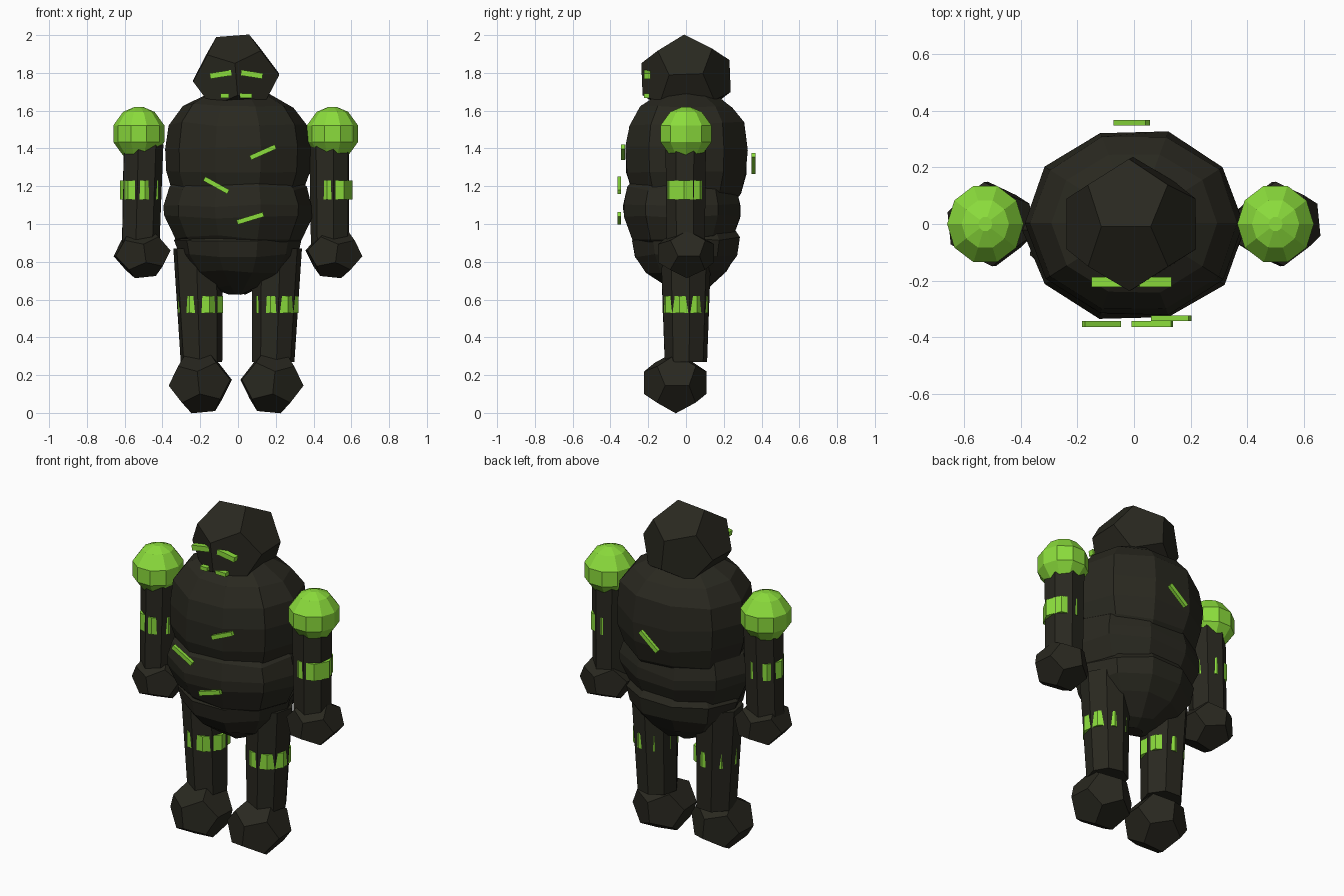
import bpy, bmesh, math, random
from mathutils import Vector, Matrix, Euler

cube = bpy.data.objects.get("Cube")
if cube:
    bpy.data.objects.remove(cube, do_unlink=True)
random.seed(4)


def material(name, rgb):
    m = bpy.data.materials.new(name)
    m.use_nodes = True
    m.diffuse_color = (*rgb, 1)
    m.node_tree.nodes["Principled BSDF"].inputs["Base Color"].default_value = (*rgb, 1)
    return m


STONE = material("dark stone", (0.022, 0.021, 0.014))
GLOW = material("bright green", (0.26, 0.72, 0.045))


def finish(name, bm, mat, loc=(0, 0, 0), rot=(0, 0, 0), scale=(1, 1, 1)):
    bm.transform(Matrix.LocRotScale(Vector(loc), None, Vector(scale))
                 @ Euler(rot).to_matrix().to_4x4())
    bmesh.ops.recalc_face_normals(bm, faces=bm.faces)
    mesh = bpy.data.meshes.new(name)
    bm.to_mesh(mesh)
    bm.free()
    mesh.materials.append(mat)
    ob = bpy.data.objects.new(name, mesh)
    bpy.context.collection.objects.link(ob)
    return ob


# Twelve-sided boulder with an edge on top
PHI = (1 + 5 ** 0.5) / 2
DODECA = [Vector((x, y, z)) for x in (-1, 1) for y in (-1, 1) for z in (-1, 1)]
for a in (-1, 1):
    for b in (-1, 1):
        DODECA += [Vector((a / PHI, 0, b * PHI)), Vector((a * PHI, b / PHI, 0)),
                   Vector((0, a * PHI, b / PHI))]


def boulder(name, loc, scale, rot=(0, 0, 0)):
    bm = bmesh.new()
    for p in DODECA:
        bm.verts.new(p.normalized())
    bmesh.ops.convex_hull(bm, input=bm.verts)
    bmesh.ops.dissolve_limit(bm, angle_limit=0.02, verts=bm.verts, edges=bm.edges)
    return finish(name, bm, STONE, loc, rot, scale)


# Faceted solid from stacked rings: each ring is (radius, height, centre x)
def stack(name, mat, rings, sides, turn=0.0, depth=1.0, y=0.0, rough=0.0):
    bm = bmesh.new()
    loops = []
    for r, z, x in rings:
        loop = []
        for i in range(sides):
            a = turn + math.tau * i / sides
            k = r * (1 + random.uniform(-rough, rough))
            loop.append(bm.verts.new((x + k * math.cos(a), y + k * math.sin(a) * depth,
                                      z + random.uniform(-rough, rough))))
        loops.append(loop)
    for low, high in zip(loops, loops[1:]):
        for i in range(sides):
            j = (i + 1) % sides
            bm.faces.new((low[i], low[j], high[j], high[i]))
    bm.faces.new(loops[0][::-1])
    bm.faces.new(loops[-1])
    return finish(name, bm, mat)


# Glowing bar, tilted in the front plane
def bar(name, loc, length, tilt, height=0.025, depth=0.02):
    bm = bmesh.new()
    bmesh.ops.create_cube(bm, size=1)
    bm.transform(Matrix.Diagonal((length, depth, height, 1)))
    return finish(name, bm, GLOW, loc, (0, -math.radians(tilt), 0))


# Limb column plus a glowing band, half a side out of step, that breaks through the facets
def banded_limb(word, part, low, high, sides, facet_angle, band_z, band_r, shift):
    step = math.tau / sides
    facet = math.radians(facet_angle)
    stack(f"{word}_{part}", STONE, (low, high), sides, facet + step / 2)
    t = (sum(band_z) / 2 - low[1]) / (high[1] - low[1])
    x = low[2] + t * (high[2] - low[2]) + shift
    r = low[0] + t * (high[0] - low[0])
    stack(f"{word}_{part}_band", GLOW, [(r * band_r, z, x) for z in band_z],
          sides, facet, y=-0.004)


# Body
chest = [(0.24, 1.05), (0.345, 1.17), (0.382, 1.28), (0.388, 1.40), (0.368, 1.53),
         (0.295, 1.625), (0.16, 1.695)]
belly = [(0.25, 0.85), (0.335, 0.93), (0.388, 1.04), (0.392, 1.10), (0.365, 1.19), (0.28, 1.26)]
hips = [(0.05, 0.635), (0.13, 0.665), (0.25, 0.745), (0.315, 0.83), (0.335, 0.92), (0.27, 1.0)]
for name, profile, depth, y in (("chest", chest, 0.87, 0.003), ("belly", belly, 0.83, -0.022),
                                ("hips", hips, 0.9, 0)):
    stack(name, STONE, [(r, z, 0) for r, z in profile], 10, 0, depth, y, 0.012)
boulder("head", (-0.01, 0, 1.775), (0.245, 0.25, 0.238), (0.04, -0.08, 0))

# Arms
for word, top_x, low_x, ball_x, facet, shift in (
        ("right", -0.505, -0.52, -0.525, -76, -0.007), ("left", 0.487, 0.49, 0.5, -55, 0.013)):
    banded_limb(word, "arm", (0.104, 0.88, low_x), (0.11, 1.42, top_x), 7, facet,
                (1.13, 1.23), 0.99, shift)
    ball = [(math.cos(a), math.sin(a)) for a in map(math.radians, (-80, -54, -18, 18, 54, 80))]
    stack(word + "_shoulder", GLOW,
          [(0.142 * c, 1.478 + 0.143 * s, ball_x) for c, s in ball], 10, 0, 1.05)

# Legs
for word, low_x, top_x, facet, sides, shift in (
        ("right", -0.195, -0.213, -68, 7, 0.008), ("left", 0.187, 0.205, -59, 8, 0.006)):
    banded_limb(word, "leg", (0.113, 0.27, low_x), (0.135, 0.87, top_x), sides, facet,
                (0.53, 0.62), 0.99, shift)

# Boulder fists and feet, face marks: the right side is -1, the left side is 1
for side, word in ((-1, "right"), (1, "left")):
    boulder(word + "_fist", (0.508 * side, 0, 0.845), (0.157, 0.16, 0.136), (0, 0.12 * side, 0.1))
    boulder(word + "_foot", (0.19 * side - 0.01, -0.057, 0.16), (0.176, 0.177, 0.168),
            (0, 0.1 * side, 0.06 * side))
    bar(word + "_eye", (0.083 * side - 0.009, -0.205, 1.792), 0.114, -9 * side, 0.03, 0.034)
    bar(word + "_mouth", (0.056 * side - 0.014, -0.208, 1.679), 0.055 + 0.01 * side, 0, 0.022, 0.03)

# Glowing cracks on the torso
bar("upper_chest_mark", (0.132, -0.333, 1.38), 0.145, 24)
bar("middle_chest_mark", (-0.115, -0.353, 1.205), 0.145, -29)
bar("belly_mark", (0.065, -0.353, 1.03), 0.145, 17)
bar("back_mark", (-0.008, 0.357, 1.32), 0.145, 39)
